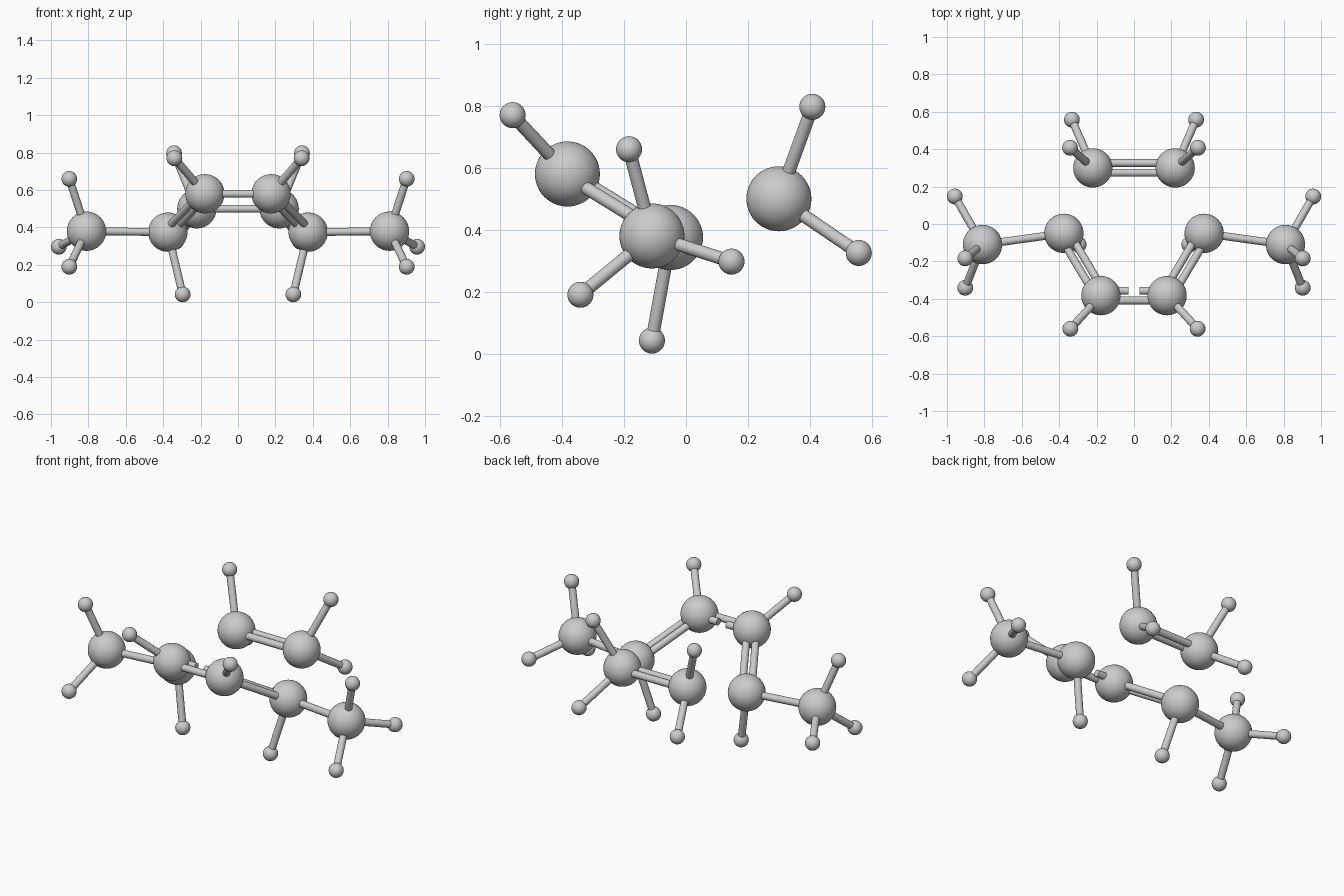
import bpy
from mathutils import Vector

if "Cube" in bpy.data.objects:
    bpy.data.objects.remove(bpy.data.objects["Cube"])

BIG, SMALL, ROD, GAP = 0.105, 0.042, 0.021, 0.026

# Right-hand half of the molecule: large balls and small balls (x is mirrored)
large = {
    "end": (0.81, -0.11, 0.38),
    "outer": (0.375, -0.05, 0.375),
    "inner": (0.177, -0.383, 0.58),
    "upper": (0.22, 0.30, 0.50),
}
small = {
    "end": [(0.902, -0.184, 0.66), (0.902, -0.341, 0.19), (0.958, 0.147, 0.297)],
    "outer": [(0.296, -0.11, 0.042)],
    "inner": [(0.34, -0.56, 0.77)],
    "upper": [(0.342, 0.408, 0.797), (0.332, 0.558, 0.325)],
}


def ball(name, pos, radius):
    seg = 48 if radius > 0.06 else 32
    bpy.ops.mesh.primitive_uv_sphere_add(segments=seg, ring_count=seg // 2,
                                         radius=radius, location=pos)
    bpy.context.object.name = name
    bpy.ops.object.shade_smooth()


def rod(name, a, b):
    a, b = Vector(a), Vector(b)
    d = b - a
    bpy.ops.mesh.primitive_cylinder_add(vertices=24, radius=ROD, depth=d.length,
                                        location=(a + b) / 2)
    ob = bpy.context.object
    ob.name = name
    ob.rotation_euler = d.to_track_quat('Z', 'Y').to_euler()
    bpy.ops.object.shade_smooth_by_angle()


def double_rod(name, a, b):
    a, b = Vector(a), Vector(b)
    off = (b - a).cross(Vector((0, 0, 1))).normalized() * GAP
    for s in (-1, 1):
        rod(name, a + off * s, b + off * s)


for side, sx in (("left", -1), ("right", 1)):
    def m(p):
        return Vector((p[0] * sx, p[1], p[2]))

    # Balls, each with its small balls and their rods
    for key, pos in large.items():
        ball(f"{key}_large_ball_{side}", m(pos), BIG)
        for h in small[key]:
            ball(f"{key}_small_ball_{side}", m(h), SMALL)
            rod(f"{key}_small_rod_{side}", m(pos), m(h))

    # Chain rods
    rod(f"end_rod_{side}", m(large["end"]), m(large["outer"]))
    double_rod(f"chain_double_rod_{side}", m(large["outer"]), m(large["inner"]))

    # Broken half of the middle bond
    x, y, z = large["inner"]
    rod(f"middle_broken_rod_{side}", m((x, y + GAP, z)), m((0.03, y + GAP, z)))

# Full half of the middle bond
x, y, z = large["inner"]
rod("middle_rod", (-x, y - GAP, z), (x, y - GAP, z))

# Separate pair at the back
x, y, z = large["upper"]
double_rod("upper_double_rod", (-x, y, z), (x, y, z))
